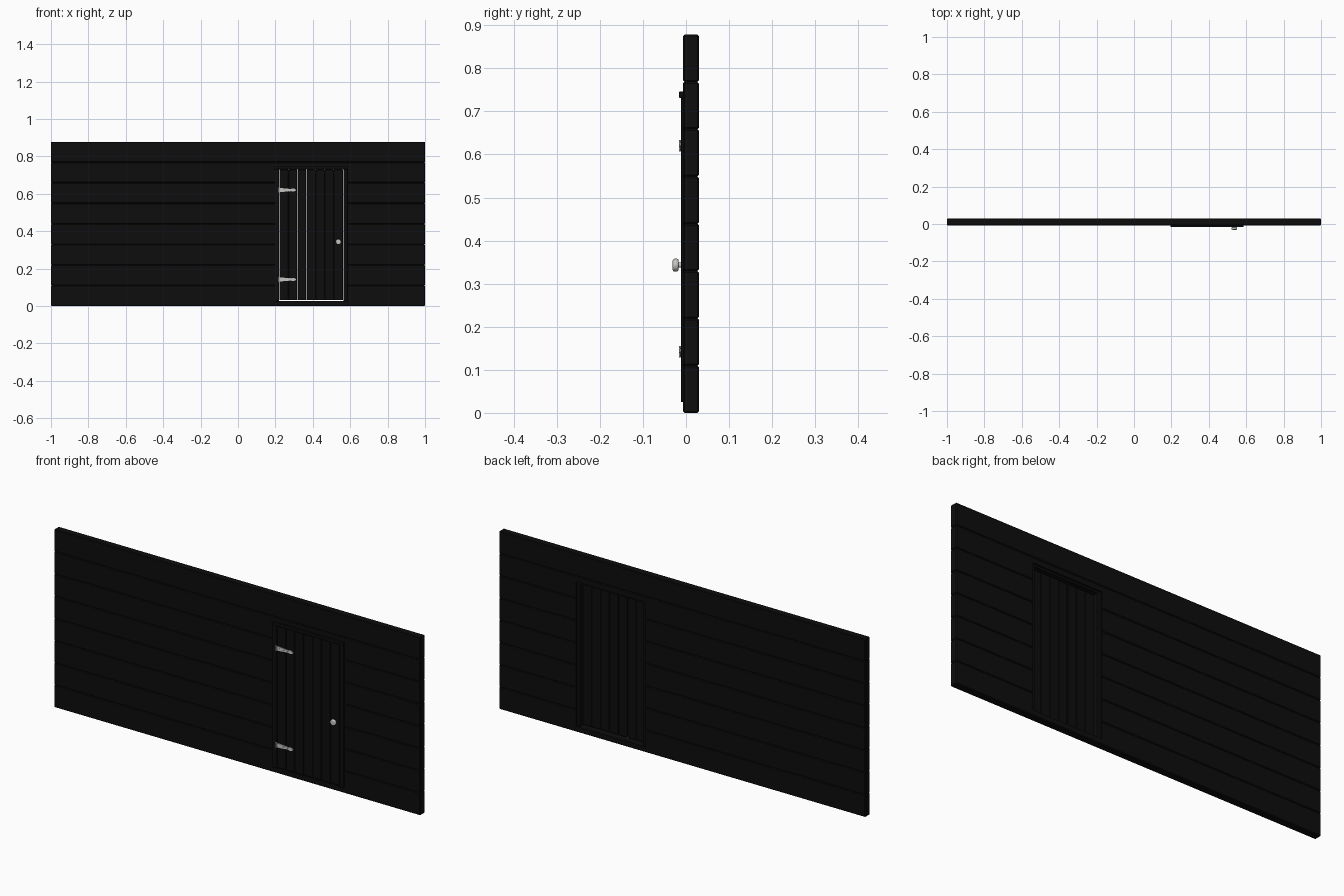
import bpy
import bmesh
from math import pi

old = bpy.data.objects.get("Cube")
if old:
    bpy.data.objects.remove(old, do_unlink=True)


def material(name, color):
    m = bpy.data.materials.new(name)
    m.use_nodes = True
    m.diffuse_color = color
    m.node_tree.nodes["Principled BSDF"].inputs["Base Color"].default_value = color
    return m


black = material("black_paint", (0.004, 0.004, 0.004, 1))
metal = material("pale_metal", (0.55, 0.55, 0.53, 1))


def finish(name, bm, mat, bevel=0, segments=1):
    bmesh.ops.recalc_face_normals(bm, faces=bm.faces)
    mesh = bpy.data.meshes.new(name)
    bm.to_mesh(mesh)
    bm.free()
    mesh.materials.append(mat)
    ob = bpy.data.objects.new(name, mesh)
    bpy.context.collection.objects.link(ob)
    if bevel:
        mod = ob.modifiers.new("soft_edges", "BEVEL")
        mod.width = bevel
        mod.segments = segments
    return ob


def box(name, x, y, z, mat=black, bevel=0):
    """Box spanning the given (low, high) ranges."""
    bm = bmesh.new()
    bmesh.ops.create_cube(bm, size=1)
    for v in bm.verts:
        v.co = [(lo + hi) / 2 + c * (hi - lo) for c, (lo, hi) in zip(v.co, (x, y, z))]
    return finish(name, bm, mat, bevel)


def cylinder(name, radius, depth, location, mat=metal, along_y=False, bevel=0):
    bm = bmesh.new()
    bmesh.ops.create_cone(bm, cap_ends=True, segments=20, radius1=radius,
                          radius2=radius, depth=depth)
    ob = finish(name, bm, mat, bevel, 4)
    ob.location = location
    if along_y:
        ob.rotation_euler.x = pi / 2
    for p in ob.data.polygons:
        p.use_smooth = len(p.vertices) == 4
    return ob


# Door opening cutter
cutter = box("opening_cutter", (0.2, 0.58), (-0.1, 0.1), (0.027, 0.74))
cutter.hide_render = True
cutter.hide_viewport = True

# Horizontal wall boards
boards = 8
height = 0.878 / boards
for i in range(boards):
    ob = box(f"wall_board_{i + 1}", (-1, 1), (-0.007, 0.03),
             (i * height, (i + 1) * height), bevel=0.0035)
    if i * height < 0.74:
        cut = ob.modifiers.new("door_opening", "BOOLEAN")
        cut.object = cutter
        cut.operation = "DIFFERENCE"
        cut.solver = "EXACT"

# Door frame: posts and head
for side, x in (("right", (0.197, 0.22)), ("left", (0.563, 0.585))):
    box(f"frame_post_{side}", x, (-0.012, -0.006), (0.025, 0.732), bevel=0.001)
    inner = (0.2, 0.22) if side == "right" else (0.563, 0.58)
    box(f"door_jamb_{side}", inner, (-0.006, 0.022), (0.027, 0.732))
box("frame_head", (0.195, 0.586), (-0.016, -0.006), (0.731, 0.746), bevel=0.001)
box("door_head_jamb", (0.2, 0.58), (-0.006, 0.022), (0.731, 0.74))

# Vertical door boards, with fine daylight gaps beside two of them
count = 7
left, right = 0.221, 0.561
step = (right - left) / count
for i in range(count):
    gap = 0.002 if i in (1, 2) else 0
    x = left + i * step
    box(f"door_board_{i + 1}", (x, x + step - gap), (-0.011, 0.003),
        (0.031, 0.729), bevel=0.002)

# Strap hinges
half_outline = [(0.222, 0.011), (0.25, 0.009), (0.285, 0.006),
                (0.292, 0.009), (0.302, 0.007), (0.311, 0.001)]
for label, z in (("lower", 0.142), ("upper", 0.62)):
    bm = bmesh.new()
    outline = half_outline + [(x, -h) for x, h in reversed(half_outline)]
    face = bm.faces.new([bm.verts.new((x, -0.011, z + h)) for x, h in outline])
    new = bmesh.ops.extrude_face_region(bm, geom=[face])["geom"]
    bmesh.ops.translate(bm, vec=(0, -0.003, 0),
                        verts=[v for v in new if isinstance(v, bmesh.types.BMVert)])
    finish(f"hinge_strap_{label}", bm, metal)
    cylinder(f"hinge_pin_{label}", 0.0035, 0.026, (0.217, -0.0125, z))
    for n, x in enumerate((0.235, 0.258, 0.28)):
        cylinder(f"hinge_rivet_{label}_{n + 1}", 0.0025, 0.003,
                 (x, -0.0145, z), along_y=True)

# Door knob
cylinder("knob_stem", 0.006, 0.012, (0.537, -0.014, 0.343), along_y=True)
cylinder("door_knob", 0.015, 0.014, (0.537, -0.024, 0.343), along_y=True, bevel=0.005)
